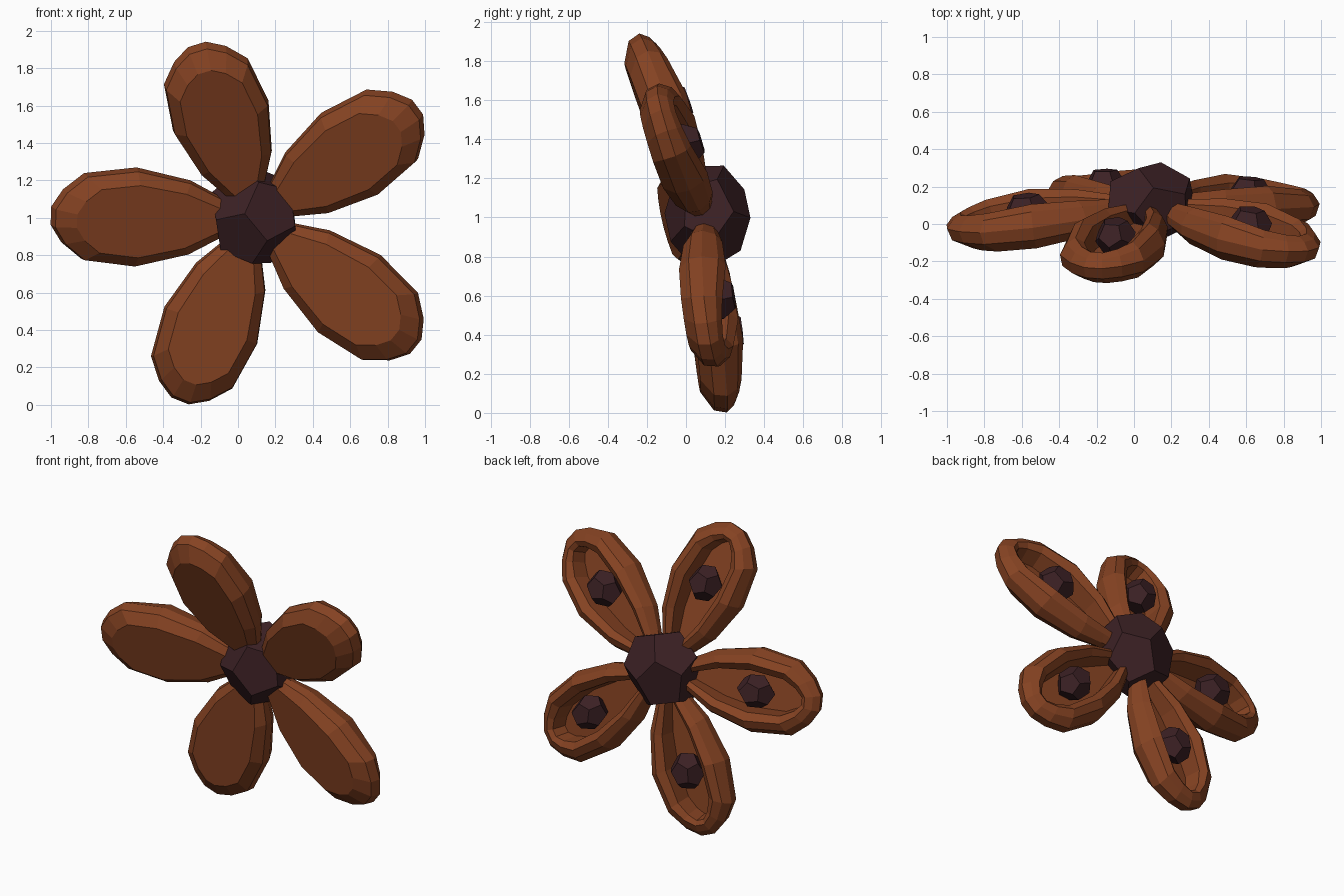
import bpy, bmesh
from mathutils import Vector, Matrix, Euler

if "Cube" in bpy.data.objects:
    bpy.data.objects.remove(bpy.data.objects["Cube"])


def material(name, rgb):
    m = bpy.data.materials.new(name)
    m.diffuse_color = (*rgb, 1)
    m.use_nodes = True
    m.node_tree.nodes["Principled BSDF"].inputs["Base Color"].default_value = m.diffuse_color
    return m


BROWN = material("pod_brown", (0.235, 0.055, 0.016))
DARK = material("seed_dark", (0.045, 0.015, 0.018))


def make(name, bm, mat):
    bmesh.ops.recalc_face_normals(bm, faces=bm.faces[:])
    me = bpy.data.meshes.new(name)
    bm.to_mesh(me)
    bm.free()
    me.materials.append(mat)
    ob = bpy.data.objects.new(name, me)
    bpy.context.collection.objects.link(ob)
    return ob


def dodecahedron(name, matrix, mat):
    # hull of the face centres of an icosahedron, with flat pentagons
    ico = bmesh.new()
    bmesh.ops.create_icosphere(ico, subdivisions=1, radius=1)
    bm = bmesh.new()
    for f in ico.faces:
        bm.verts.new(f.calc_center_median().normalized())
    ico.free()
    bmesh.ops.convex_hull(bm, input=bm.verts[:])
    bmesh.ops.dissolve_limit(bm, angle_limit=0.05, verts=bm.verts[:], edges=bm.edges[:])
    bm.transform(matrix)
    return make(name, bm, mat)


# half outline of a pod: distance from hub, half width
HALF = [(0.05, 0.04), (0.21, 0.125), (0.35, 0.2), (0.64, 0.268),
        (0.92, 0.235), (1.03, 0.145), (1.09, 0.05)]
OUTLINE = HALF + [(u, -w) for u, w in reversed(HALF)]
# rings from front face, round the rim, to the recessed floor:
# width scale, tip length scale, height
RINGS = [(0.74, 0.74, -0.12), (0.97, 0.96, -0.06), (1.0, 1.0, 0.01), (0.87, 0.93, 0.09),
         (0.68, 0.84, 0.12), (0.5, 0.78, 0.08), (0.46, 0.74, -0.05)]


def pod(name, matrix):
    bm = bmesh.new()
    rings = []
    for s, tip_s, h in RINGS:
        ring = []
        for u, w in OUTLINE:
            su = tip_s if u > 0.6 else 0.55 + 0.45 * s
            uu = 0.6 + (u - 0.6) * su
            thick = min(1, 0.3 + 1.4 * uu)
            if h > 0:  # the open side slopes down to the tip
                thick *= 1 - 1.4 * max(0, uu - 0.7)
            ring.append(bm.verts.new((uu, w * s, h * thick)))
        rings.append(ring)
    n = len(OUTLINE)
    for a, b in zip(rings, rings[1:]):
        for i in range(n):
            j = (i + 1) % n
            bm.faces.new((a[i], a[j], b[j], b[i]))
    bm.faces.new(rings[0])
    bm.faces.new(rings[-1])
    bm.transform(matrix)
    return make(name, bm, BROWN)


CENTRE = Vector((0.09, 0.1, 1.0))
BACK = Vector((0, 1, 0.23))
# pod tips relative to the hub
TIPS = {
    "top": (-0.31, -0.34, 0.925),
    "left": (-1.09, -0.12, 0.01),
    "upper_right": (0.87, -0.24, 0.59),
    "lower_right": (0.86, 0.03, -0.69),
    "bottom": (-0.4, 0.1, -0.98),
}
for key, tip in TIPS.items():
    tip = Vector(tip)
    x = tip.normalized()
    z = (BACK - x * BACK.dot(x)).normalized()
    y = z.cross(x)
    rot = Matrix((x, y, z)).transposed().to_4x4()
    frame = Matrix.Translation(CENTRE) @ rot @ Matrix.Diagonal((tip.length / 1.09, 1, 1, 1))
    pod(key + "_pod", frame)
    # seed lying in the open side
    seed = frame @ Matrix.Translation((0.66, 0, 0.04)) @ Matrix.Diagonal((0.125, 0.11, 0.11, 1))
    dodecahedron(key + "_seed", seed, DARK)

# central hub
hub = (Matrix.Translation((0.09, 0.11, 1.01)) @ Matrix.Diagonal((0.26, 0.225, 0.275, 1))
       @ Euler((0.25, 0.3, 0.1)).to_matrix().to_4x4())
dodecahedron("hub", hub, DARK)
